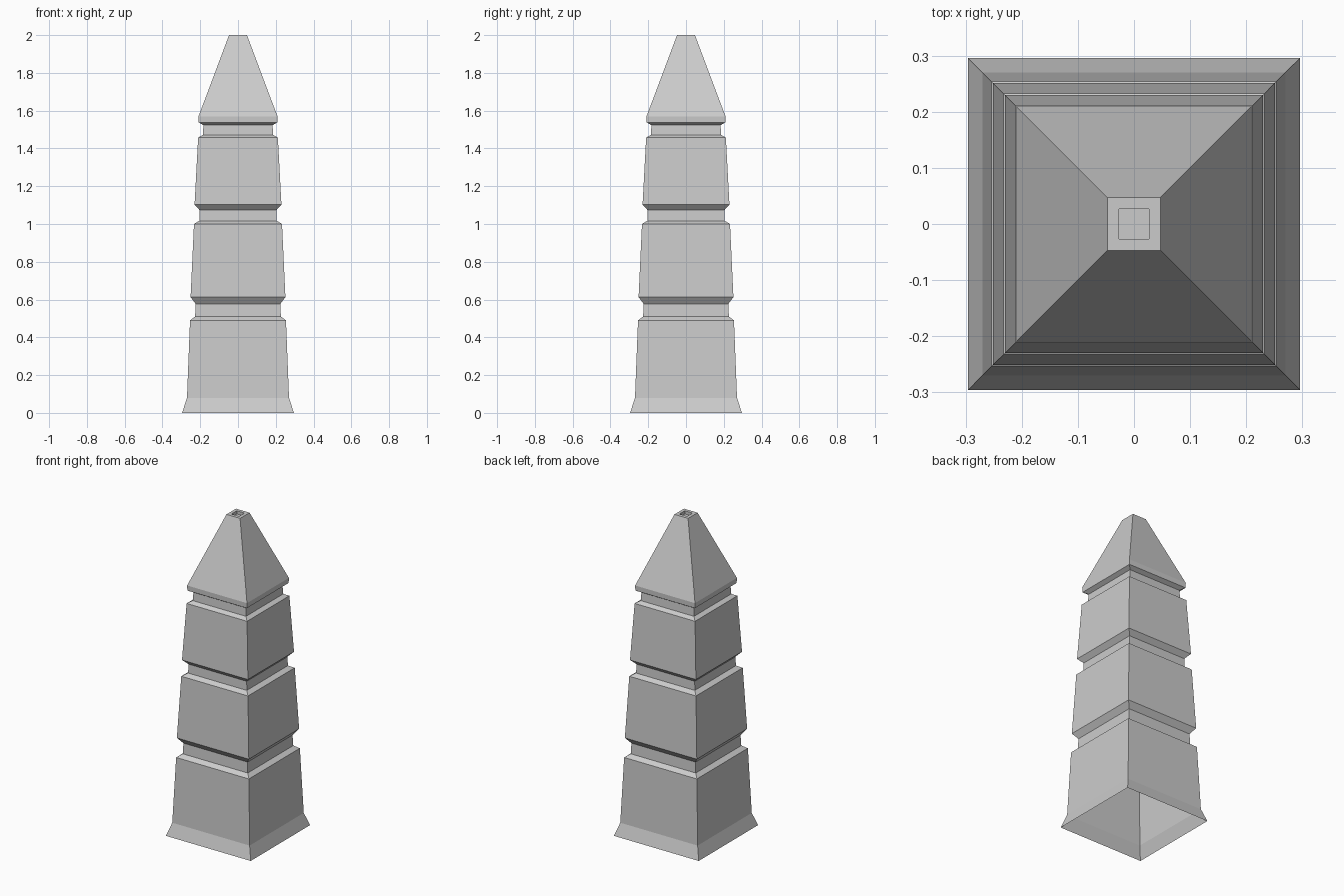
import bpy, bmesh

if "Cube" in bpy.data.objects:
    bpy.data.objects.remove(bpy.data.objects["Cube"])

# Half-width and height of the square outline, from open base to recessed tip
PROFILE = [
    (0.296, 0.0), (0.27, 0.08),                                        # flared foot
    (0.254, 0.49), (0.227, 0.51), (0.224, 0.577), (0.251, 0.613),      # lower groove
    (0.233, 1.0), (0.205, 1.017), (0.203, 1.073), (0.23, 1.102),       # middle groove
    (0.211, 1.457), (0.186, 1.472), (0.183, 1.523), (0.208, 1.538),    # upper groove
    (0.209, 1.57), (0.0475, 2.0),                                      # pointed cap
    (0.027, 2.0), (0.027, 1.98),                                       # tip socket
]


def square_tower(name, profile):
    bm = bmesh.new()
    rings = [[bm.verts.new((sx * r, sy * r, z))
              for sx, sy in ((-1, -1), (1, -1), (1, 1), (-1, 1))]
             for r, z in profile]
    for low, high in zip(rings, rings[1:]):
        for i in range(4):
            j = (i + 1) % 4
            bm.faces.new((low[i], low[j], high[j], high[i]))
    bm.faces.new(rings[-1])  # socket floor; underside stays open
    mesh = bpy.data.meshes.new(name)
    bm.to_mesh(mesh)
    bm.free()
    obj = bpy.data.objects.new(name, mesh)
    bpy.context.collection.objects.link(obj)
    return obj


# Stone obelisk shell
square_tower("obelisk", PROFILE)
